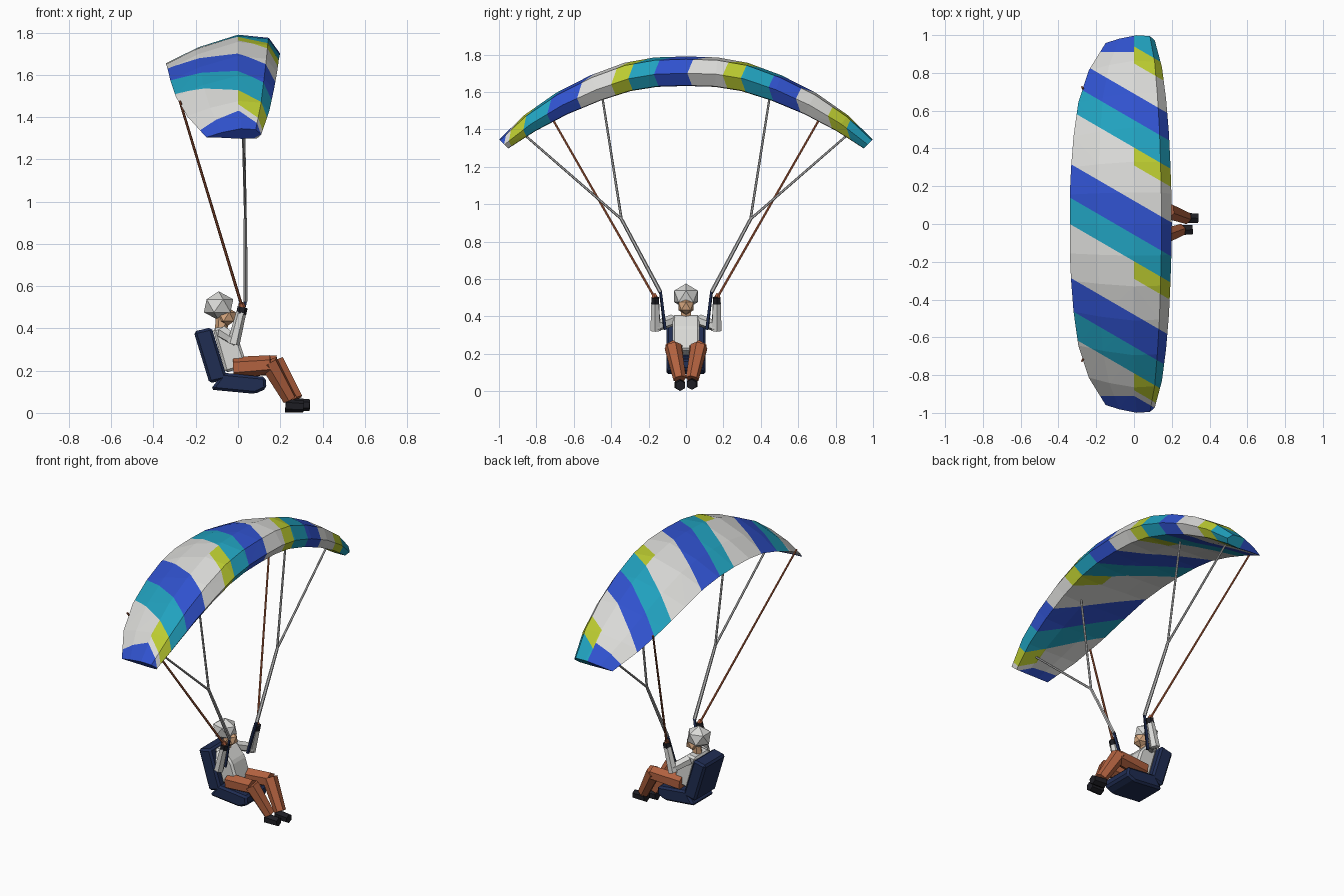
import bpy, bmesh, math
from mathutils import Vector, Matrix

if "Cube" in bpy.data.objects:
    bpy.data.objects.remove(bpy.data.objects["Cube"])


def material(name, r, g, b):
    m = bpy.data.materials.new(name)
    m.diffuse_color = (r, g, b, 1)
    m.use_nodes = True
    m.node_tree.nodes["Principled BSDF"].inputs["Base Color"].default_value = m.diffuse_color
    return m


WHITE = material("white", 0.70, 0.70, 0.68)
BLUE = material("blue", 0.03, 0.085, 0.62)
TEAL = material("teal", 0.015, 0.36, 0.52)
LIME = material("lime", 0.50, 0.60, 0.03)
NAVY = material("navy", 0.014, 0.026, 0.085)
RUST = material("rust", 0.44, 0.12, 0.05)
SKIN = material("skin", 0.66, 0.38, 0.21)
BLACK = material("black", 0.013, 0.013, 0.018)
GREY = material("line_grey", 0.52, 0.52, 0.52)


def finish(bm, name, *mats):
    bmesh.ops.recalc_face_normals(bm, faces=bm.faces)
    me = bpy.data.meshes.new(name)
    bm.to_mesh(me)
    bm.free()
    for m in mats:
        me.materials.append(m)
    ob = bpy.data.objects.new(name, me)
    bpy.context.collection.objects.link(ob)
    return ob


def limb(name, a, b, ra, rb, mat, sides=6):
    """Tapered prism running from a to b."""
    a, b = Vector(a), Vector(b)
    d = b - a
    bm = bmesh.new()
    m = Matrix.Translation((a + b) / 2) @ d.to_track_quat('Z', 'Y').to_matrix().to_4x4()
    bmesh.ops.create_cone(bm, cap_ends=True, segments=sides, radius1=ra, radius2=rb,
                          depth=d.length, matrix=m)
    return finish(bm, name, mat)


def slab(name, profile, half, mat, bevel=0.0):
    """Side profile in x,z extruded across y."""
    bm = bmesh.new()
    f = bm.faces.new([bm.verts.new((x, -half, z)) for x, z in profile])
    ext = bmesh.ops.extrude_face_region(bm, geom=[f])["geom"]
    bmesh.ops.translate(bm, vec=(0, 2 * half, 0),
                        verts=[v for v in ext if isinstance(v, bmesh.types.BMVert)])
    if bevel:
        bmesh.ops.bevel(bm, geom=bm.edges[:], offset=bevel, segments=1, affect='EDGES')
    return finish(bm, name, mat)


def ball(name, center, radius, scale, mat, sub=1):
    bm = bmesh.new()
    bmesh.ops.create_icosphere(bm, subdivisions=sub, radius=radius,
                               matrix=Matrix.Translation(center) @ Matrix.Diagonal((*scale, 1)))
    return finish(bm, name, mat)


# Canopy: airfoil sections lofted along an arched span
# station: nose y, nose z, leading x, trailing x, tilt in degrees, thickness
half = [(0.16, 1.695, 0.198, -0.34, 5, 1), (0.31, 1.67, 0.193, -0.333, 13, 0.98),
        (0.48, 1.612, 0.185, -0.32, 22, 0.92), (0.66, 1.53, 0.17, -0.295, 28, 0.82),
        (0.83, 1.428, 0.148, -0.24, 36, 0.66), (0.972, 1.318, 0.11, -0.15, 45, 0.43)]
stations = [(-y, z, l, t, -a, k) for y, z, l, t, a, k in reversed(half)]
stations += [(0, 1.70, 0.2, -0.34, 0, 1)] + half
airfoil = [(0, 0), (0.1, 0.075), (0.37, 0.09), (0.72, 0.03), (1, -0.045),
           (0.72, -0.052), (0.37, -0.068), (0.08, -0.065)]
bm = bmesh.new()
rings = []
for y, z, lead, trail, ang, k in stations:
    a = math.radians(ang)
    rings.append([bm.verts.new((lead + (trail - lead) * t, y + h * k * math.sin(a),
                                z + h * k * math.cos(a))) for t, h in airfoil])
n = len(airfoil)
for r0, r1 in zip(rings, rings[1:]):
    for i in range(n):
        bm.faces.new((r0[i], r0[(i + 1) % n], r1[(i + 1) % n], r1[i]))
bm.faces.new(rings[0])
bm.faces.new(rings[-1])
bmesh.ops.triangulate(bm, faces=bm.faces[:])

# Diagonal stripes: upper limit of each band and its colour slot
SLANT = 0.58
W, B, T, L = range(4)
bands = [(-0.91, B), (-0.88, W), (-0.79, L), (-0.65, T), (-0.48, B), (-0.29, W),
         (-0.197, L), (-0.057, T), (0.123, B), (0.31, W), (0.405, L), (0.55, T),
         (0.69, B), (0.85, W), (0.94, L), (1.04, T), (9, B)]


def cut(point, normal):
    bmesh.ops.bisect_plane(bm, geom=bm.verts[:] + bm.edges[:] + bm.faces[:], dist=1e-5,
                           plane_co=point, plane_no=normal)


for limit, _ in bands[:-1]:
    cut((0, limit, 0), Vector((SLANT, 1, 0)).normalized())
cut((0, 0, 0), (1, 0, 0))
for s in (-1, 1):
    cut((0, s * 0.91, 0), (0, 1, 0))
for f in bm.faces:
    c = f.calc_center_median()
    u = c.y + SLANT * c.x
    slot = next(col for limit, col in bands if u < limit)
    if c.x < 0:
        if abs(c.y) > 0.91:
            slot = B
        elif slot == L or abs(u) > 0.85:
            slot = W
    f.material_index = slot
finish(bm, "canopy", WHITE, BLUE, TEAL, LIME)

# Harness seat
slab("seat_back", [(-0.21, 0.385), (-0.125, 0.405), (-0.05, 0.16), (-0.135, 0.14)],
     0.105, NAVY, 0.012)
slab("seat_base", [(-0.13, 0.11), (0.08, 0.09), (0.135, 0.115), (0.13, 0.17), (-0.07, 0.19)],
     0.105, NAVY, 0.012)

# Pilot torso and head
slab("torso", [(-0.12, 0.40), (-0.06, 0.41), (0.005, 0.34), (0.045, 0.22), (-0.06, 0.19)],
     0.073, WHITE, 0.012)
limb("neck", (-0.08, 0, 0.39), (-0.075, 0, 0.45), 0.03, 0.03, SKIN)
ball("face", (-0.055, 0, 0.455), 0.05, (1, 0.95, 0.95), SKIN)
ball("helmet", (-0.092, 0, 0.507), 0.078, (1, 0.95, 0.88), WHITE)

for s, side in ((-1, "right"), (1, "left")):
    # Arm and hand grip
    limb(side + "_upper_arm", (-0.07, s * 0.07, 0.38), (-0.015, s * 0.165, 0.345),
         0.032, 0.028, WHITE)
    limb(side + "_forearm", (-0.022, s * 0.163, 0.325), (0.015, s * 0.165, 0.475),
         0.03, 0.024, WHITE)
    limb(side + "_hand", (0.015, s * 0.165, 0.468), (0.022, s * 0.165, 0.5),
         0.024, 0.024, BLACK)
    limb(side + "_brake_handle", (0.02, s * 0.165, 0.5), (0.015, s * 0.172, 0.52),
         0.017, 0.012, RUST)
    # Leg and boot, one stretched further forward
    fx = 0.03 if s > 0 else 0.0
    limb(side + "_thigh", (-0.02, s * 0.058, 0.215), (0.155 + fx, s * 0.07, 0.228),
         0.05, 0.045, RUST)
    limb(side + "_shin", (0.145 + fx, s * 0.07, 0.24), (0.245 + fx, s * 0.033, 0.065),
         0.046, 0.035, RUST)
    z = 0.036 if s > 0 else 0.03
    limb(side + "_boot", (0.225 + fx, s * 0.033, z + 0.004), (0.31 + fx, s * 0.03, z),
         0.032, 0.028, BLACK)
    # Riser and suspension lines
    fork = (0.035, s * 0.345, 0.92)
    limb(side + "_riser_strap", (-0.01, s * 0.112, 0.33), (0.036, s * 0.137, 0.535),
         0.010, 0.009, NAVY, 4)
    limb(side + "_main_line", (0.036, s * 0.137, 0.53), fork, 0.011, 0.009, GREY)
    limb(side + "_inner_line", fork, (0.025, s * 0.45, 1.59), 0.007, 0.006, GREY)
    limb(side + "_outer_line", fork, (0.022, s * 0.88, 1.385), 0.007, 0.006, GREY)
    limb(side + "_brake_line", (0.02, s * 0.167, 0.5), (-0.275, s * 0.725, 1.475),
         0.007, 0.006, RUST)
